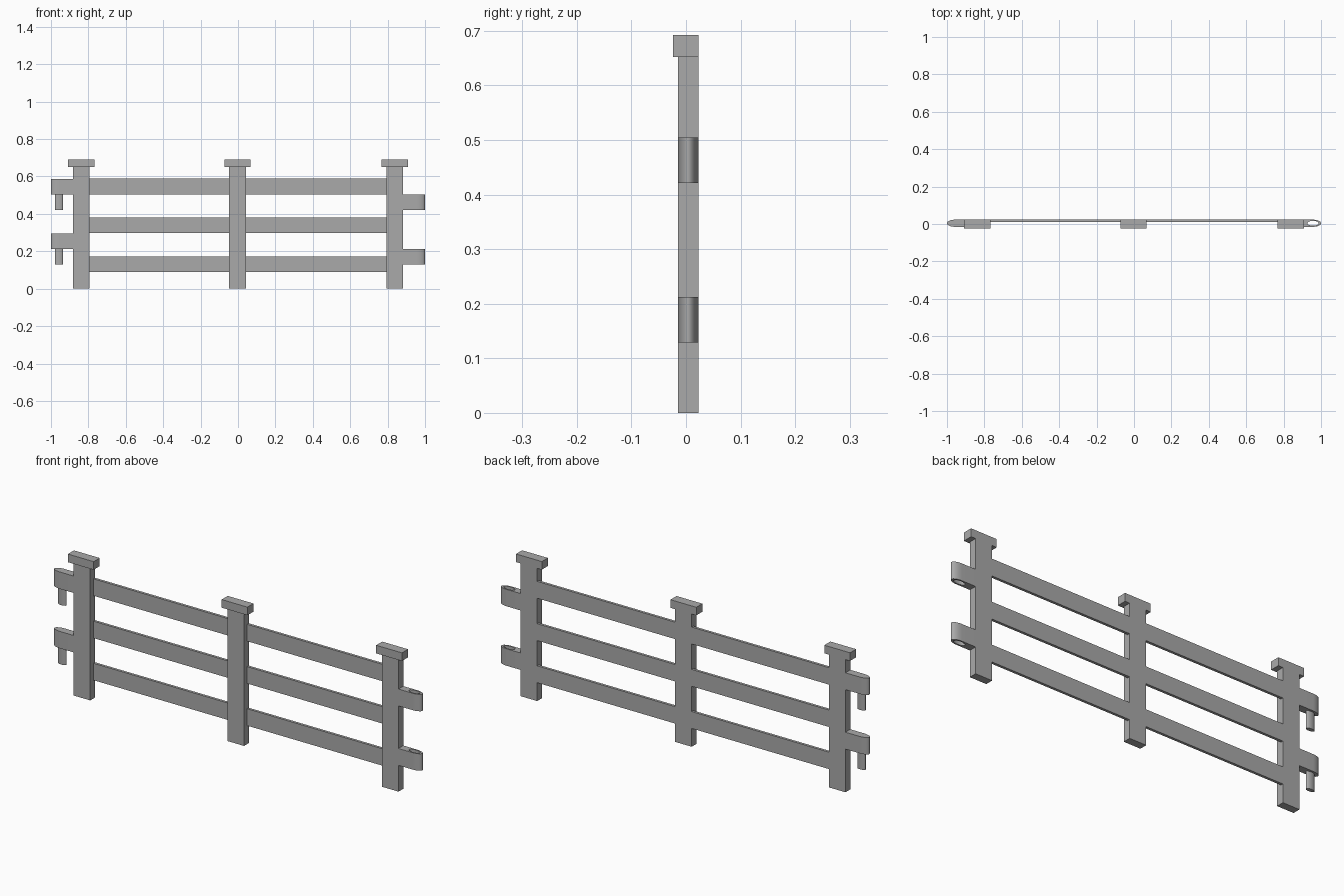
import bpy, bmesh, math

cube = bpy.data.objects.get("Cube")
if cube:
    bpy.data.objects.remove(cube, do_unlink=True)

grey = bpy.data.materials.new("plain grey")
grey.use_nodes = True
grey.diffuse_color = (0.4, 0.4, 0.4, 1)
grey.node_tree.nodes["Principled BSDF"].inputs["Base Color"].default_value = (0.4, 0.4, 0.4, 1)

FRONT, BACK = -0.015, 0.023
MID = (FRONT + BACK) / 2
HALF = (BACK - FRONT) / 2
TIP = 0.957          # centre of the rounded ends
BAR = 0.083          # height of rails and hinge parts


def prism(name, loops, z0, z1, smooth=False):
    """Extrude closed outlines (the second one is a hole) from z0 to z1."""
    bm = bmesh.new()
    edges = []
    for loop in loops:
        vs = [bm.verts.new((x, y, z0)) for x, y in loop]
        edges += [bm.edges.new((a, b)) for a, b in zip(vs, vs[1:] + vs[:1])]
    if len(loops) == 1:
        bm.faces.new(vs)
    else:
        bmesh.ops.triangle_fill(bm, edges=edges, use_beauty=True)
    top = bmesh.ops.extrude_face_region(bm, geom=bm.faces[:])["geom"]
    bmesh.ops.translate(bm, vec=(0, 0, z1 - z0),
                        verts=[g for g in top if isinstance(g, bmesh.types.BMVert)])
    bmesh.ops.recalc_face_normals(bm, faces=bm.faces[:])
    mesh = bpy.data.meshes.new(name)
    bm.to_mesh(mesh)
    bm.free()
    mesh.materials.append(grey)
    obj = bpy.data.objects.new(name, mesh)
    bpy.context.collection.objects.link(obj)
    if smooth:
        bpy.ops.object.select_all(action="DESELECT")
        obj.select_set(True)
        bpy.context.view_layer.objects.active = obj
        bpy.ops.object.shade_smooth_by_angle(angle=math.radians(35))
    return obj


def rect(x0, x1, y0, y1):
    return [(x0, y0), (x1, y0), (x1, y1), (x0, y1)]


def ellipse(x, rx, ry, n=32):
    return [(x + rx * math.cos(i * math.tau / n), MID + ry * math.sin(i * math.tau / n))
            for i in range(n)]


def tongue(side, root):
    """Outline with a straight root at the post and a half-ellipse end."""
    arc = [(side * (TIP + 0.043 * math.cos(a)), MID + HALF * math.sin(a))
           for a in (math.pi * (i / 20 - 0.5) for i in range(21))]
    return arc + [(side * root, BACK), (side * root, FRONT)]


# Posts with caps that overhang at the front and sides
for label, x in (("right", -0.838), ("middle", -0.002), ("left", 0.838)):
    prism(label + "_post", [rect(x - 0.045, x + 0.045, FRONT, BACK)], 0, 0.652)
    prism(label + "_post_cap", [rect(x - 0.07, x + 0.07, -0.024, BACK)], 0.652, 0.692)

# Thin rails flush with the back, one per bay
for level, z in (("lower", 0.09), ("middle", 0.297), ("upper", 0.505)):
    for bay, x0, x1 in (("right", -0.793, -0.047), ("left", 0.043, 0.793)):
        prism(f"{level}_{bay}_rail", [rect(x0, x1, 0.01, BACK)], z, z + BAR)

# Connectors: pins hanging on one end, matching eyes on the other
for level, z in (("lower", 0.129), ("upper", 0.421)):
    prism(level + "_hook_arm", [tongue(-1, 0.883)], z + BAR, z + 2 * BAR, True)
    prism(level + "_hook_pin", [ellipse(-TIP, 0.022, 0.010)], z, z + BAR, True)
    prism(level + "_eye", [tongue(1, 0.883), ellipse(TIP, 0.03, 0.0125)], z, z + BAR, True)
